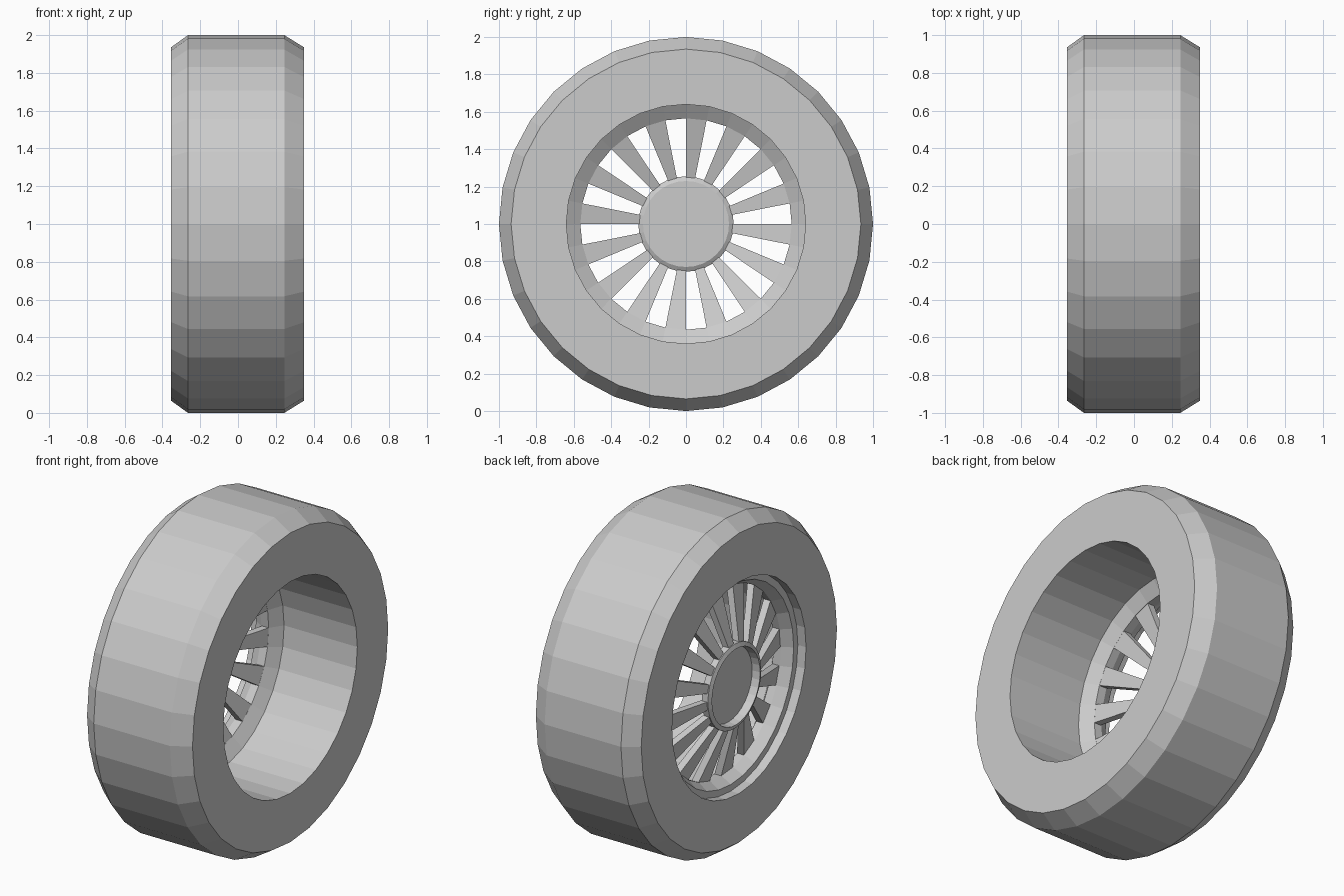
import bpy, bmesh, math

if "Cube" in bpy.data.objects:
    bpy.data.objects.remove(bpy.data.objects["Cube"])

SIDES = 32
CENTRE_Z = 1.0


def ring_point(x, r, step):
    # step counts clockwise from the top, seen from +x
    a = 2 * math.pi * step / SIDES
    return (x, r * math.sin(a), CENTRE_Z + r * math.cos(a))


def finish(name, bm):
    bmesh.ops.remove_doubles(bm, verts=bm.verts, dist=1e-5)
    bmesh.ops.dissolve_degenerate(bm, edges=bm.edges, dist=1e-5)
    mesh = bpy.data.meshes.new(name)
    bm.to_mesh(mesh)
    bm.free()
    obj = bpy.data.objects.new(name, mesh)
    bpy.context.collection.objects.link(obj)
    return obj


def sweep(bm, profile, first, last):
    # faces between two angular steps along an (x, radius) profile
    for (x0, r0), (x1, r1) in zip(profile, profile[1:]):
        pts = [ring_point(x0, r0, first), ring_point(x1, r1, first),
               ring_point(x1, r1, last), ring_point(x0, r0, last)]
        if r0 == 0:
            pts.pop()
        elif r1 == 0:
            pts.pop(2)
        bm.faces.new([bm.verts.new(p) for p in pts])


def lathe(name, profile):
    bm = bmesh.new()
    for i in range(SIDES):
        sweep(bm, profile, i, i + 1)
    return finish(name, bm)


# Tyre: flat sidewalls, bevelled shoulders
lathe("tyre", [(-.355, .64), (-.355, .935), (-.265, 1), (.245, 1),
               (.35, .935), (.35, .64)])

# Rim: deep barrel, sloped seat for the spokes, stepped outer lip
lathe("rim", [(.35, .64), (-.14, .64), (-.19, .565), (-.24, .565),
              (-.30, .60), (-.30, .64), (-.355, .64)])

# Hub: shallow cup with a raised edge
lathe("hub", [(-.285, 0), (-.285, .225), (-.335, .23), (-.325, .255),
              (-.285, .255), (-.27, .23), (-.27, 0)])

# Spokes: every second segment, dished towards the hub
bm = bmesh.new()
section = [(-.28, .25), (-.19, .567), (-.235, .567), (-.32, .25)]
for i in range(0, SIDES, 2):
    sweep(bm, section[::-1] + section[-1:], i, i + 1)
    for step in (i, i + 1):
        bm.faces.new([bm.verts.new(ring_point(x, r, step)) for x, r in section])
bmesh.ops.remove_doubles(bm, verts=bm.verts, dist=1e-5)
bmesh.ops.recalc_face_normals(bm, faces=bm.faces)
finish("spokes", bm)
